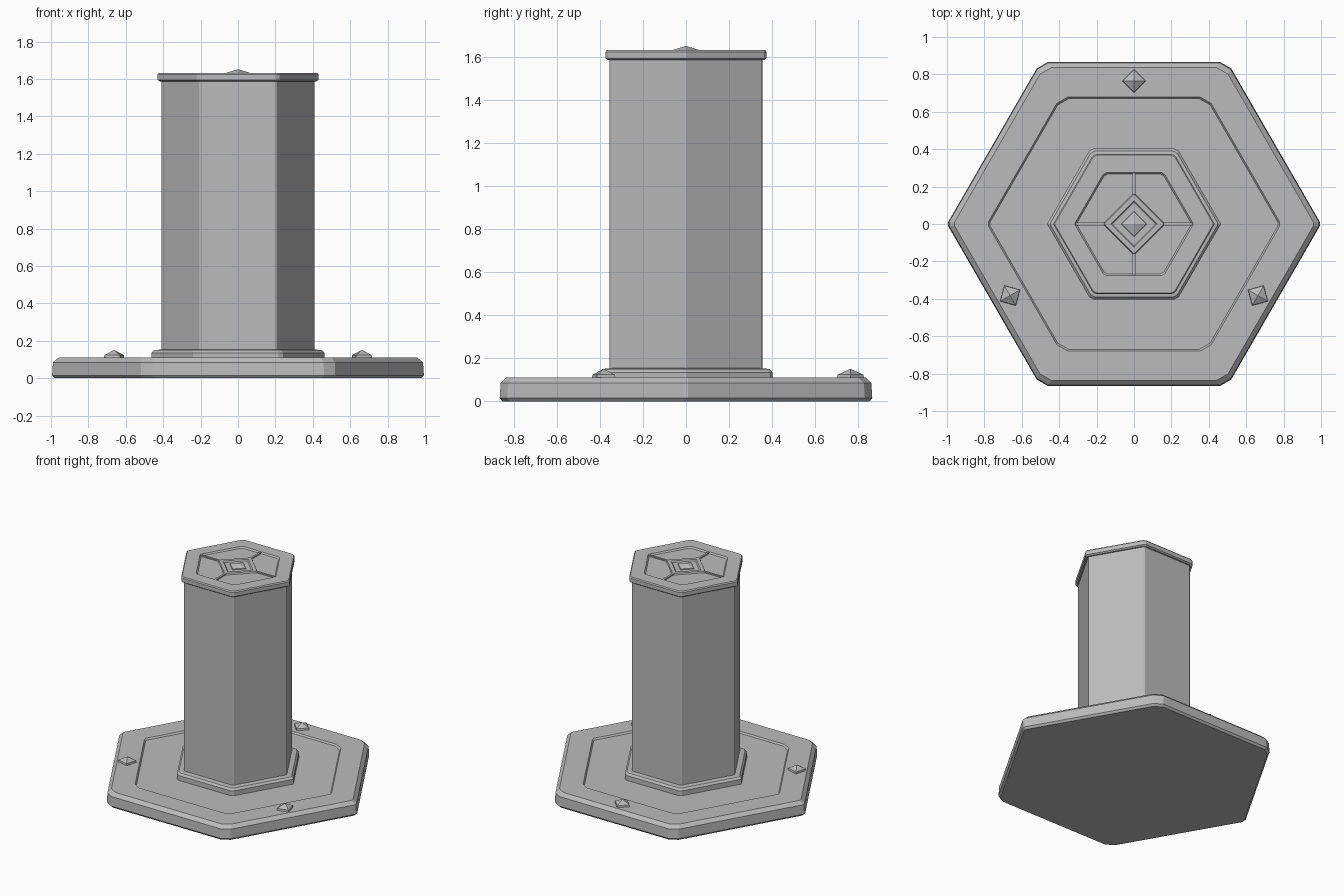
import bpy, bmesh
from math import pi, cos, sin, radians
from mathutils import Vector, Matrix

cube = bpy.data.objects.get("Cube")
if cube:
    bpy.data.objects.remove(cube)

stone = bpy.data.materials.new("grey stone")
stone.use_nodes = True
GREY = (0.5, 0.5, 0.5, 1)
stone.diffuse_color = GREY
stone.node_tree.nodes["Principled BSDF"].inputs["Base Color"].default_value = GREY


def outline(radius, sides, cut):
    """Polygon with a corner on +x and each corner chipped by cut."""
    corners = [Vector((radius * cos(2 * pi * k / sides), radius * sin(2 * pi * k / sides), 0))
               for k in range(sides)]
    if not cut:
        return corners
    points = []
    for k, c in enumerate(corners):
        chip = cut * (0.3 if k % 3 == 0 else 1)
        for other in (corners[k - 1], corners[(k + 1) % sides]):
            points.append(c + (other - c).normalized() * chip)
    return points


def finish(name, bm):
    bmesh.ops.recalc_face_normals(bm, faces=bm.faces)
    mesh = bpy.data.meshes.new(name)
    bm.to_mesh(mesh)
    bm.free()
    mesh.materials.append(stone)
    obj = bpy.data.objects.new(name, mesh)
    bpy.context.collection.objects.link(obj)
    return obj


def loft(name, profile, sides=6, cut=0.0, location=(0, 0, 0), turn=0):
    """Stack polygon rings given as (radius, z); a zero radius closes to a point."""
    bm = bmesh.new()
    rings = []
    for radius, z in profile:
        if radius == 0:
            rings.append([bm.verts.new((0, 0, z))])
        else:
            rings.append([bm.verts.new((p.x, p.y, z)) for p in outline(radius, sides, cut)])
    for low, high in zip(rings, rings[1:]):
        n = len(low)
        for i in range(n):
            j = (i + 1) % n
            if len(high) == 1:
                bm.faces.new((low[i], low[j], high[0]))
            else:
                bm.faces.new((low[i], low[j], high[j], high[i]))
    bm.faces.new(rings[0][::-1])
    if len(rings[-1]) > 1:
        bm.faces.new(rings[-1])
    obj = finish(name, bm)
    obj.location = location
    obj.rotation_euler.z = turn
    return obj


# Base slab with worn edges and a sunken hexagonal panel
loft("base", [(0.985, 0), (1.0, 0.015), (0.995, 0.085), (0.965, 0.11),
              (0.785, 0.11), (0.775, 0.098)], cut=0.04)

# Collar, column and cap
loft("collar", [(0.465, 0.09), (0.465, 0.135), (0.45, 0.15), (0.4, 0.155)], cut=0.015)
loft("column", [(0.41, 0.14), (0.41, 1.6)], cut=0.008)
loft("cap", [(0.42, 1.587), (0.432, 1.595), (0.432, 1.625), (0.425, 1.633),
             (0.318, 1.633), (0.308, 1.623)], cut=0.012)

# Diamond frame and ridges dividing the cap panel
loft("cap_diamond", [(0.168, 1.62), (0.16, 1.633), (0.125, 1.633), (0.115, 1.625)], sides=4)
for name, angle, end in (("right", 0, 0.31), ("back", 90, 0.272),
                         ("left", 180, 0.31), ("front", 270, 0.272)):
    bm = bmesh.new()
    start = 0.15
    bmesh.ops.create_cube(bm, size=1, matrix=Matrix.Rotation(radians(angle), 4, "Z")
                          @ Matrix.Translation(((start + end) / 2, 0, 1.626))
                          @ Matrix.Diagonal((end - start, 0.014, 0.012, 1)))
    finish("cap_ridge_" + name, bm)

# Pyramid studs on the cap and around the base
loft("cap_stud", [(0.068, 1.62), (0.066, 1.632), (0, 1.652)], sides=4)
for name, angle in (("back", 90), ("left_front", 330), ("right_front", 210)):
    a = radians(angle)
    loft("base_stud_" + name, [(0.063, 0), (0.06, 0.018), (0, 0.045)], sides=4,
         location=(0.765 * cos(a), 0.765 * sin(a), 0.106), turn=a)
